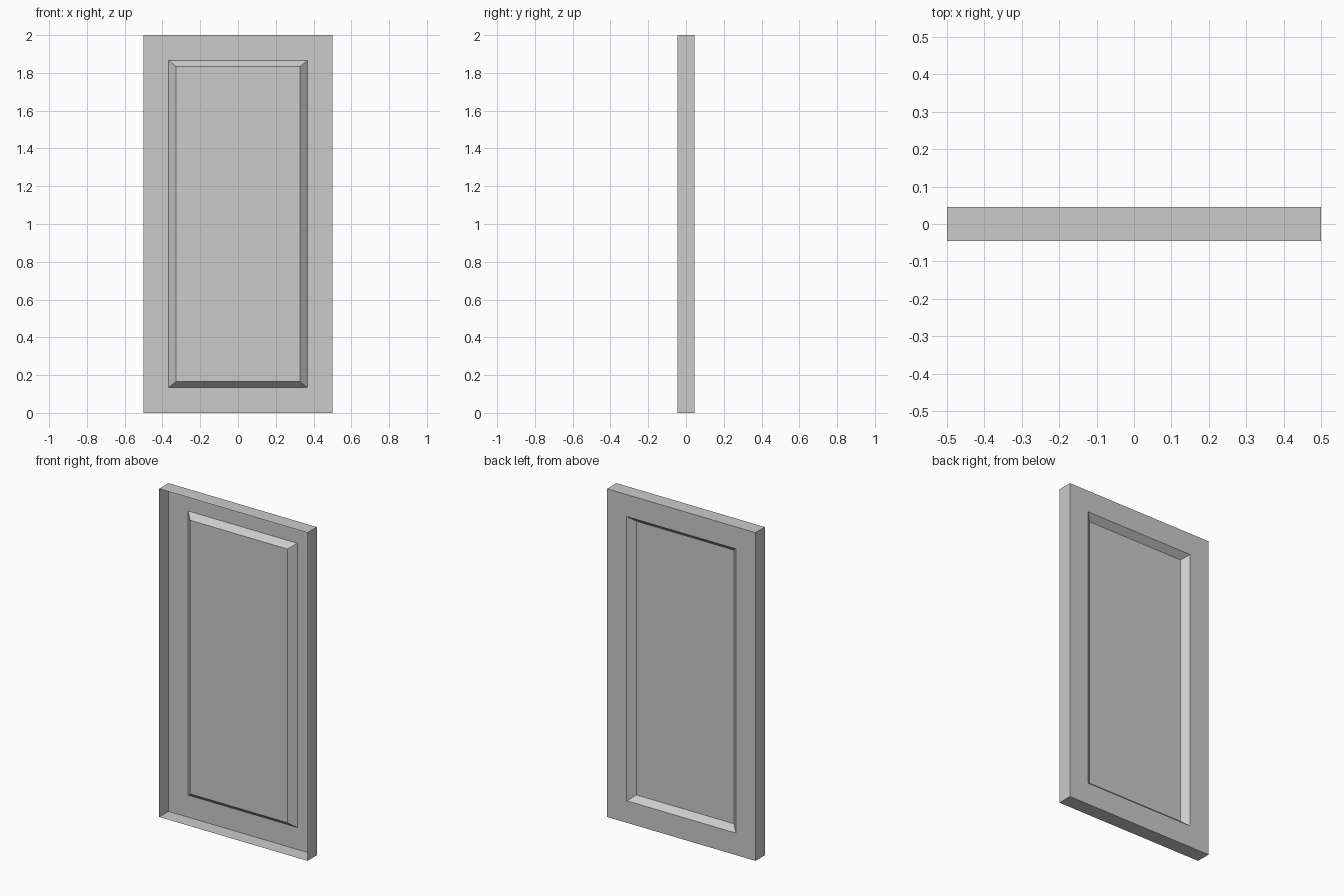
import bpy, bmesh

if "Cube" in bpy.data.objects:
    bpy.data.objects.remove(bpy.data.objects["Cube"])

# Open-fronted door panel: nested rectangles (half width, half height, y),
# from the open front rim, round the back frame, into the recessed field
RINGS = [
    (0.50, 1.00, -0.045),
    (0.50, 1.00, 0.045),
    (0.368, 0.866, 0.045),
    (0.328, 0.834, 0.008),
]


def add_ring(bm, hw, hh, y):
    corners = [(-1, -1), (1, -1), (1, 1), (-1, 1)]
    return [bm.verts.new((sx * hw, y, 1 + sz * hh)) for sx, sz in corners]


bm = bmesh.new()
rings = [add_ring(bm, *r) for r in RINGS]

# Side walls, frame and sloped border
for a, b in zip(rings, rings[1:]):
    for i in range(4):
        j = (i + 1) % 4
        bm.faces.new((a[i], a[j], b[j], b[i]))

# Flat recessed field, facing the back
bm.faces.new(rings[-1])
bmesh.ops.recalc_face_normals(bm, faces=bm.faces)
bm.faces.ensure_lookup_table()
if bm.faces[-1].normal.y < 0:
    bmesh.ops.reverse_faces(bm, faces=bm.faces)

mesh = bpy.data.meshes.new("door_panel")
bm.to_mesh(mesh)
bm.free()
bpy.context.collection.objects.link(bpy.data.objects.new("door_panel", mesh))
